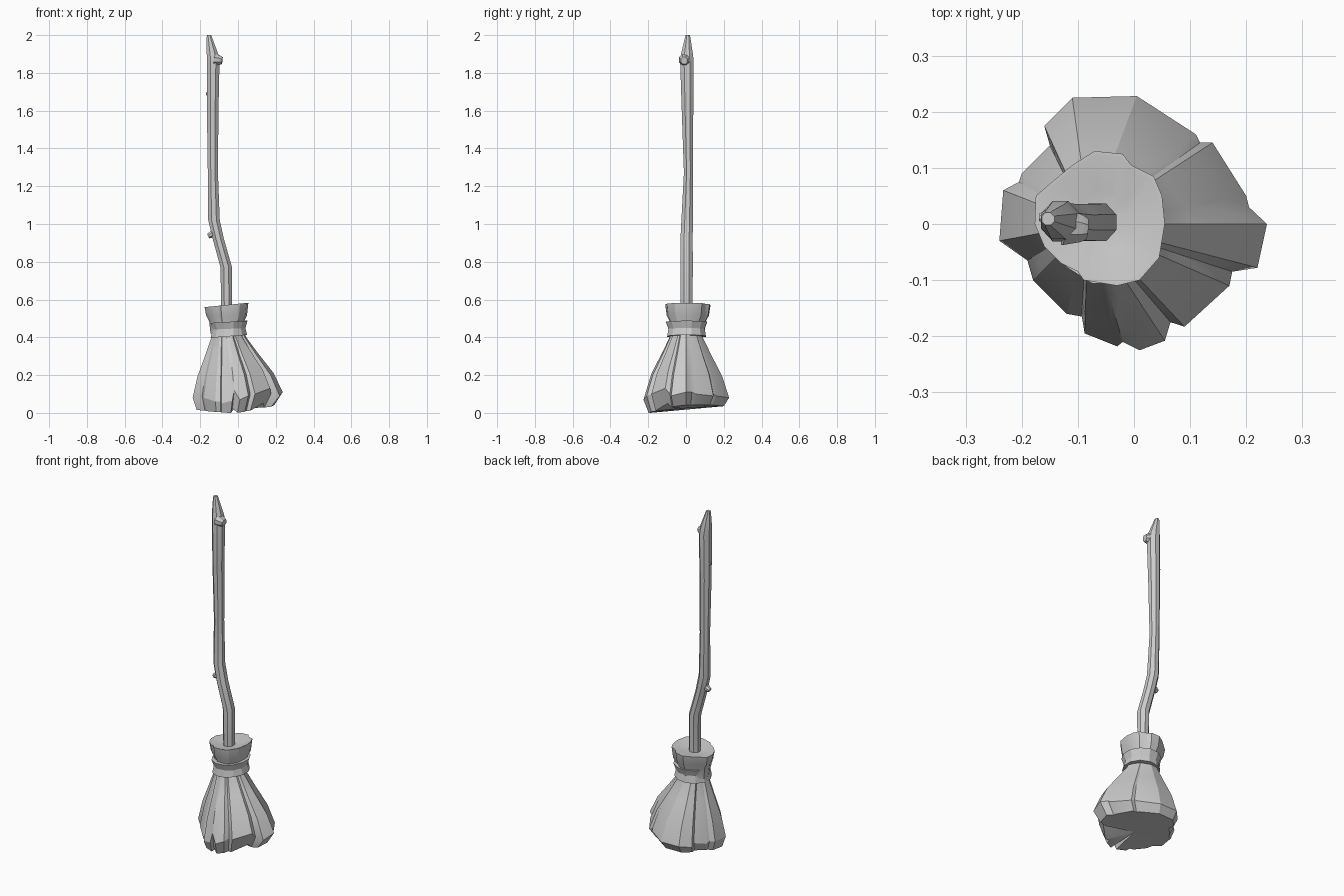
import bpy, bmesh, math
from mathutils import Vector


def loft(name, rings, cap_start=True, cap_end=True, closed=False, angle=30):
    """Skin a list of equal-length point rings into one mesh object."""
    bm = bmesh.new()
    loops = [[bm.verts.new(p) for p in ring] for ring in rings]
    n = len(loops[0])
    pairs = list(zip(loops, loops[1:]))
    if closed:
        pairs.append((loops[-1], loops[0]))
    for a, b in pairs:
        for i in range(n):
            j = (i + 1) % n
            bm.faces.new((a[i], a[j], b[j], b[i]))
    for use, loop in ((cap_start, loops[0]), (cap_end, loops[-1])):
        if use and not closed:
            centre = sum((v.co for v in loop), Vector()) / n
            c = bm.verts.new(centre)
            for i in range(n):
                bm.faces.new((loop[i], loop[(i + 1) % n], c))
    bmesh.ops.recalc_face_normals(bm, faces=bm.faces)
    mesh = bpy.data.meshes.new(name)
    bm.to_mesh(mesh)
    bm.free()
    obj = bpy.data.objects.new(name, mesh)
    bpy.context.collection.objects.link(obj)
    bpy.ops.object.select_all(action='DESELECT')
    obj.select_set(True)
    bpy.context.view_layer.objects.active = obj
    bpy.ops.object.shade_smooth_by_angle(angle=math.radians(angle))
    return obj


def circle(x, y, z, rx, ry, n=8, tilt=0.0):
    pts = []
    for i in range(n):
        a = 2 * math.pi * (i + 0.5) / n
        pts.append((x + rx * math.cos(a), y + ry * math.sin(a), z + tilt * math.cos(a)))
    return pts


# Crooked handle with a whittled tip: x, y, z, radius x, radius y
path = [
    (-0.06, 0.003, 0.50, 0.031, 0.033), (-0.062, 0.003, 0.77, 0.033, 0.036),
    (-0.104, 0.003, 0.92, 0.032, 0.035), (-0.127, 0.006, 1.02, 0.033, 0.033),
    (-0.133, 0.013, 1.27, 0.029, 0.026), (-0.134, 0.008, 1.60, 0.033, 0.033),
    (-0.131, 0.005, 1.86, 0.036, 0.039), (-0.135, 0.005, 1.90, 0.033, 0.034),
    (-0.152, 0.009, 1.99, 0.015, 0.015), (-0.153, 0.009, 2.00, 0.012, 0.012)]
loft("handle", [circle(*p) for p in path], angle=35)


# Cut-off twig stubs on the handle
def stub(name, base, direction, r, length):
    d = Vector(direction).normalized()
    q = d.to_track_quat('Z', 'Y')
    rings = []
    for t, s in ((0, 1.35), (0.75, 1.0), (1, 0.75)):
        rings.append([Vector(base) + q @ Vector((p[0], p[1], t * length))
                      for p in circle(0, 0, 0, r * s, r * s)])
    loft(name, rings)


stub("top_stub", (-0.125, -0.005, 1.87), (1, -0.1, -0.12), 0.026, 0.042)
stub("bend_stub", (-0.118, 0.003, 0.955), (-1, 0, -0.5), 0.017, 0.045)
stub("small_stub", (-0.145, 0.01, 1.69), (-1, 0.1, 0), 0.010, 0.024)

# Bristle skirt: stepped outline of overlapping clumps (x, y, rim height)
outline = [
    (0.237, 0.00, .11), (0.220, -0.078, .09), (0.175, -0.085, .10), (0.170, -0.11, .13),
    (0.090, -0.183, .10), (0.065, -0.175, .10), (0.055, -0.208, .09), (0.01, -0.225, .07),
    (-0.02, -0.210, .12), (-0.03, -0.218, .065), (-0.088, -0.195, .05), (-0.093, -0.165, .06),
    (-0.12, -0.16, .06), (-0.18, -0.10, .08), (-0.19, -0.065, .09), (-0.24, -0.03, .08),
    (-0.233, 0.06, .08), (-0.205, 0.075, .08), (-0.20, 0.09, .07), (-0.15, 0.14, .08),
    (-0.16, 0.175, .07), (-0.11, 0.225, .08), (0.005, 0.228, .08), (0.11, 0.16, .09),
    (0.118, 0.145, .10), (0.14, 0.145, .09), (0.20, 0.05, .10), (0.205, 0.03, .11)]
neck = Vector((-0.052, 0.0))
rings = []
for u, t in ((0, 0), (0.10, 0.07), (0.36, 0.37), (0.68, 0.76), (1, 1)):
    ring = []
    for x, y, zr in outline:
        o = Vector((x, y))
        # crease depth follows the outline radius even at the neck
        top = neck + o.normalized() * 0.08 * (0.4 + 0.6 * o.length / 0.225)
        p = top.lerp(o, t)
        ring.append((p.x, p.y, 0.43 + (zr - 0.43) * u))
    rings.append(ring)
# Underside rolls inward below the rim, tilted up to the right
rings.append([(x * 0.86 - 0.012, y * 0.88,
               0.027 + 0.10 * max(x, 0) + 0.08 * y + (0.025 if zr > .115 else 0))
              for x, y, zr in outline])
low = min(p[2] for p in rings[-1])
rings[-1] = [(x, y, z - low) for x, y, z in rings[-1]]
loft("bristle_skirt", rings, cap_start=False, angle=25)

# Flared bristle head above the binding
head = [
    (0.055, 0.00), (0.045, -0.06), (0.01, -0.10), (-0.03, -0.11), (-0.09, -0.10),
    (-0.10, -0.085), (-0.13, -0.07), (-0.16, -0.04), (-0.177, 0.0), (-0.175, 0.05),
    (-0.14, 0.08), (-0.11, 0.105), (-0.07, 0.13), (-0.02, 0.125), (-0.005, 0.105),
    (0.035, 0.085), (0.05, 0.05)]
hc = Vector((-0.055, 0.005))
rings = []
for z, s, tilt in ((0.42, 0.74, 0), (0.485, 0.80, 0), (0.515, 0.93, 0), (0.572, 1.0, 0.1),
                   (0.572, 0.94, 0.1), (0.555, 0.45, 0.05)):
    ring = []
    for x, y in head:
        p = hc + (Vector((x, y)) - hc) * s
        ring.append((p.x, p.y, z + tilt * (p.x - hc.x)))
    rings.append(ring)
loft("bristle_head", rings, cap_start=False, angle=25)

# Waisted binding band
band = [(0.482, 0.102, 0.113, 0.006), (0.445, 0.090, 0.099, 0.004), (0.405, 0.100, 0.106, 0.008),
        (0.405, 0.075, 0.078, 0.006), (0.482, 0.080, 0.085, 0.006)]
loft("binding_band", [circle(-0.048, 0.003, z, rx, ry, 12, tilt) for z, rx, ry, tilt in band],
     closed=True, angle=25)
